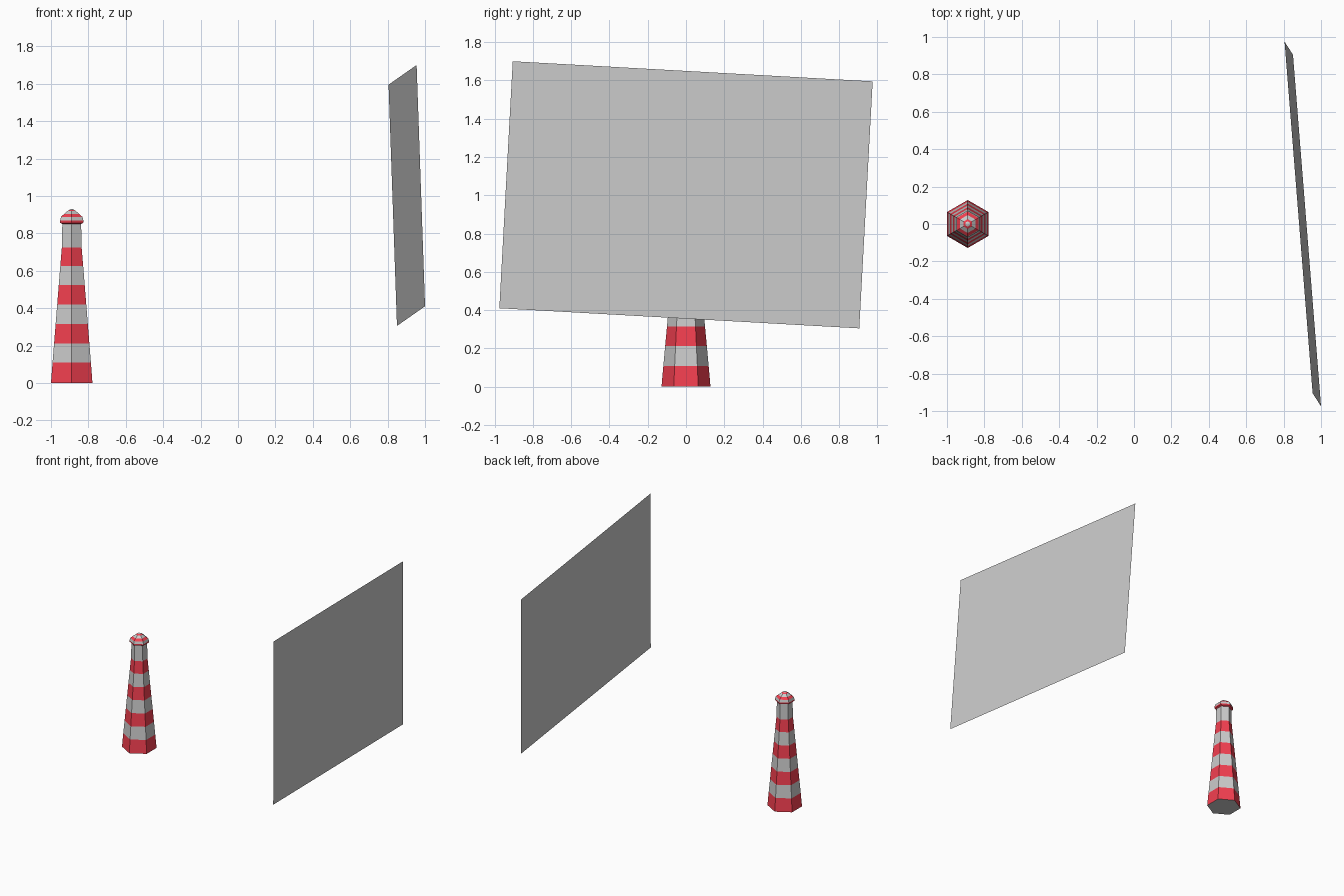
import bpy, bmesh
from math import sin, cos, pi
from mathutils import Vector

if "Cube" in bpy.data.objects:
    bpy.data.objects.remove(bpy.data.objects["Cube"])

red = bpy.data.materials.new("red_paint")
red.diffuse_color = (0.9, 0.05, 0.08, 1)
red.use_nodes = True
red.node_tree.nodes["Principled BSDF"].inputs["Base Color"].default_value = red.diffuse_color
grey = bpy.data.materials.new("pale_paint")
grey.diffuse_color = (0.8, 0.8, 0.8, 1)
grey.use_nodes = True
grey.node_tree.nodes["Principled BSDF"].inputs["Base Color"].default_value = grey.diffuse_color


def finish(name, bm, mats=()):
    me = bpy.data.meshes.new(name)
    bm.to_mesh(me)
    bm.free()
    for m in mats:
        me.materials.append(m)
    ob = bpy.data.objects.new(name, me)
    bpy.context.collection.objects.link(ob)
    return ob


def hex_lathe(name, profile, bands, location, close_bottom):
    """Six-sided lathe of (radius, z) points; bands gives 1 = red, 0 = pale."""
    bm = bmesh.new()
    rings = [[bm.verts.new((r * cos(pi / 2 + i * pi / 3), r * sin(pi / 2 + i * pi / 3), z))
              for i in range(6)] for r, z in profile]
    for lo, hi, band in zip(rings, rings[1:], bands):
        for i in range(6):
            j = (i + 1) % 6
            bm.faces.new((lo[i], lo[j], hi[j], hi[i])).material_index = band
    bm.faces.new(rings[-1]).material_index = bands[-1]
    if close_bottom:
        bm.faces.new(rings[0][::-1]).material_index = 0
    ob = finish(name, bm, (grey, red))
    ob.location = location
    return ob


centre = (-0.889, 0, 0)

# Tapered tower with alternating painted bands
tower = [(0.128 - (0.128 - 0.061) * k / 7, 0.725 * k / 7 + 0.005 * (0 < k < 7))
         for k in range(8)] + [(0.058, 0.855)]
hex_lathe("tower", tower, [1, 0, 1, 0, 1, 0, 1, 0], centre, True)

# Domed lantern roof with narrow stripes
dome = [(0.058, 0.85), (0.071, 0.856), (0.072, 0.868), (0.066, 0.888),
        (0.048, 0.903), (0.026, 0.919), (0.014, 0.926), (0.006, 0.929)]
hex_lathe("lantern_roof", dome, [1, 1, 0, 1, 0, 1, 0], centre, False)

# Tilted flat panel: middle point plus two half edges
mid = Vector((0.9025, 0, 1.0025))
u = Vector((-0.075, 0.94, -0.0525))
v = Vector((-0.0225, 0.035, 0.645))
bm = bmesh.new()
bm.faces.new([bm.verts.new(mid + a * u + b * v)
              for a, b in ((-1, -1), (1, -1), (1, 1), (-1, 1))])
finish("panel", bm)
